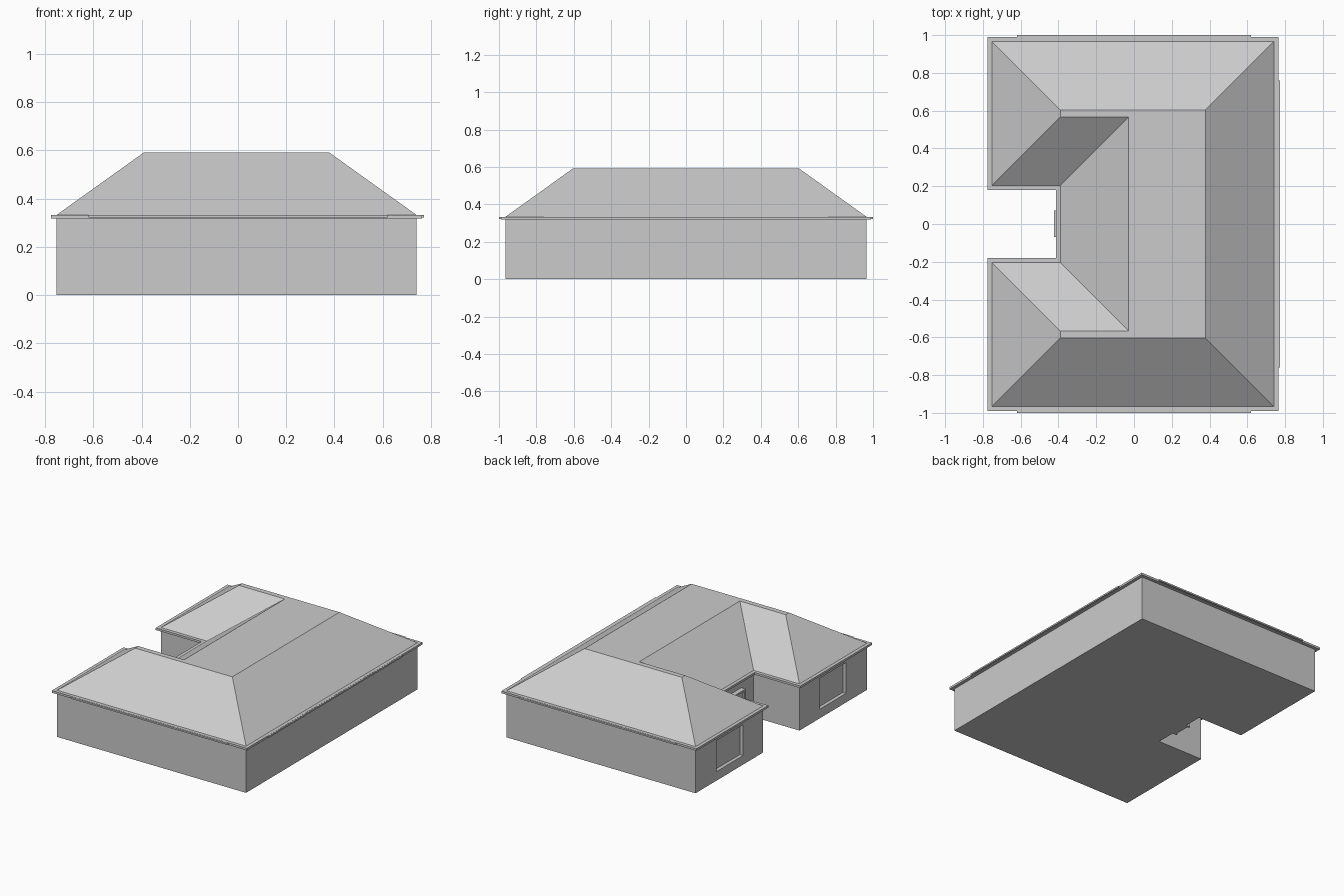
import bpy
import bmesh

if "Cube" in bpy.data.objects:
    bpy.data.objects.remove(bpy.data.objects["Cube"])


def u_loop(d):
    """U-shaped house plan, inset by d (negative = overhang)."""
    x0, x1, xi = -0.752 + d, 0.74 - d, -0.39 + d
    yo, yi = 0.966 - d, 0.205 + d
    return [(x0, -yo), (x1, -yo), (x1, yo), (x0, yo),
            (x0, yi), (xi, yi), (xi, -yi), (x0, -yi)]


def loft(name, low, z0, high, z1):
    """Closed solid between two matching loops."""
    bm = bmesh.new()
    a = [bm.verts.new((x, y, z0)) for x, y in low]
    b = [bm.verts.new((x, y, z1)) for x, y in high]
    n = len(a)
    bm.faces.new(a[::-1])
    bm.faces.new(b)
    for i in range(n):
        j = (i + 1) % n
        bm.faces.new((a[i], a[j], b[j], b[i]))
    bmesh.ops.recalc_face_normals(bm, faces=bm.faces)
    mesh = bpy.data.meshes.new(name)
    bm.to_mesh(mesh)
    bm.free()
    obj = bpy.data.objects.new(name, mesh)
    bpy.context.collection.objects.link(obj)
    return obj


def box(name, x0, x1, y0, y1, z0, z1):
    rect = [(x0, y0), (x1, y0), (x1, y1), (x0, y1)]
    return loft(name, rect, z0, rect, z1)


# Walls, eaves slab and hipped roof share the same plan
WALL_TOP, EAVE_TOP, RIDGE = 0.318, 0.333, 0.592
walls = loft("walls", u_loop(0), 0, u_loop(0), WALL_TOP)
loft("eaves", u_loop(-0.024), WALL_TOP, u_loop(-0.024), EAVE_TOP)
loft("roof", u_loop(0), EAVE_TOP, u_loop(0.362), RIDGE)

# Recessed windows in the ends of both wings
for side, label in ((1, "back"), (-1, "front")):
    ya, yb = sorted((side * 0.43, side * 0.73))
    cutter = box(f"window_cutter_{label}", -0.80, -0.727, ya, yb, 0.065, 0.285)
    cutter.hide_render = True
    cutter.hide_set(True)
    cut = walls.modifiers.new(f"window_{label}", 'BOOLEAN')
    cut.operation = 'DIFFERENCE'
    cut.solver = 'EXACT'
    cut.object = cutter

# Thin gutters along the three closed sides
for side, label in ((1, "back"), (-1, "front")):
    ya, yb = sorted((side * 0.988, side * 1.0))
    box(f"gutter_{label}", -0.62, 0.62, ya, yb, 0.321, 0.332)
box("gutter_right", 0.762, 0.772, -0.76, 0.76, 0.321, 0.332)

# Courtyard door with a projecting frame
box("door", -0.412, -0.38, -0.06, 0.065, 0, 0.25)
box("door_post_front", -0.424, -0.38, -0.068, -0.056, 0, 0.262)
box("door_post_back", -0.424, -0.38, 0.060, 0.072, 0, 0.262)
box("door_lintel", -0.424, -0.38, -0.056, 0.060, 0.25, 0.262)
